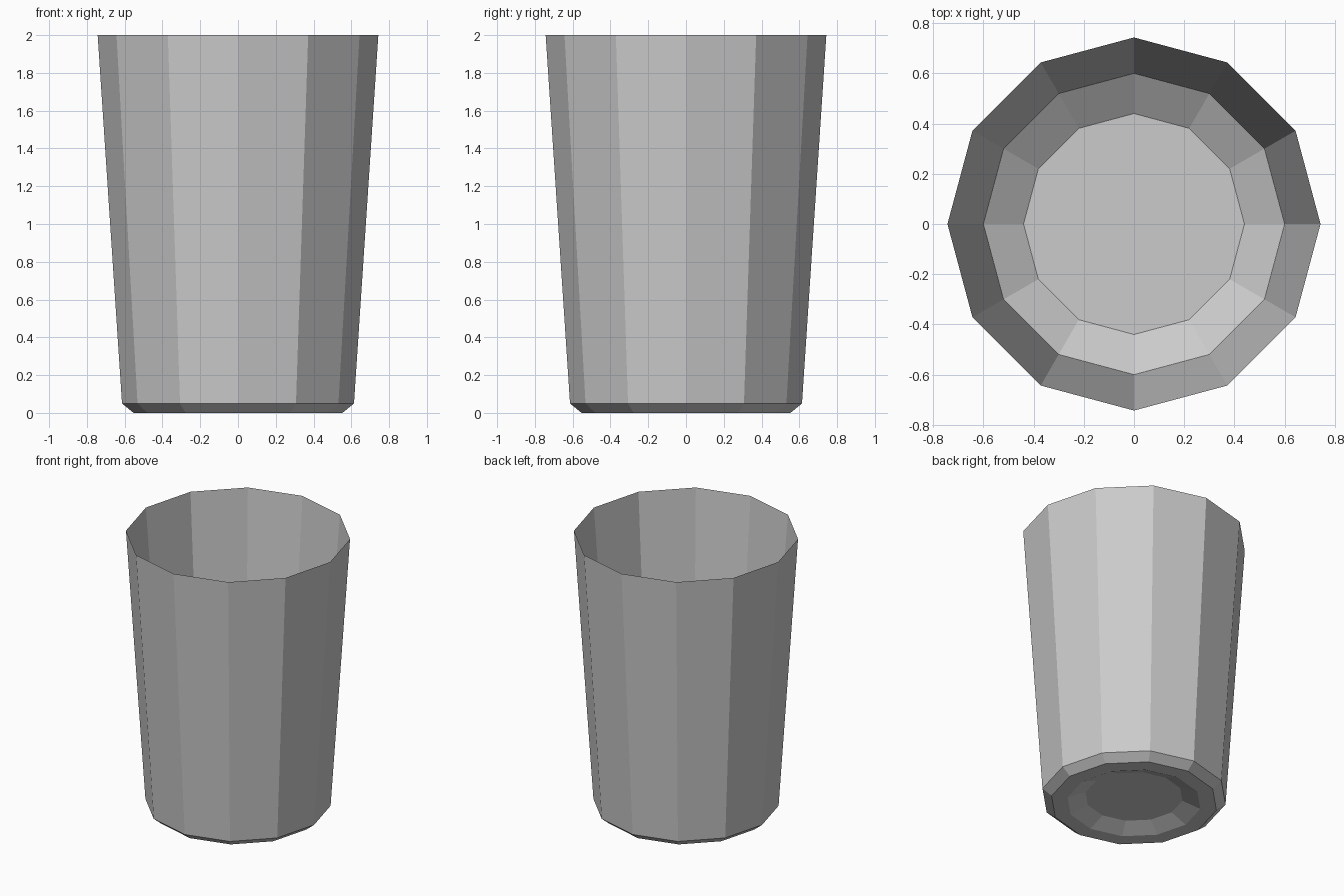
import bpy, bmesh
from math import cos, sin, tau

if "Cube" in bpy.data.objects:
    bpy.data.objects.remove(bpy.data.objects["Cube"])

SIDES = 12

def lathe(name, profile):
    """Spin a (radius, z) profile into a faceted solid, capping both ends."""
    bm = bmesh.new()
    rings = [[bm.verts.new((r * cos(tau * i / SIDES), r * sin(tau * i / SIDES), z))
              for i in range(SIDES)] for r, z in profile]
    for a, b in zip(rings, rings[1:]):
        for i in range(SIDES):
            j = (i + 1) % SIDES
            bm.faces.new((a[i], a[j], b[j], b[i]))
    bm.faces.new(rings[0][::-1])
    bm.faces.new(rings[-1])
    bmesh.ops.recalc_face_normals(bm, faces=bm.faces)
    mesh = bpy.data.meshes.new(name)
    bm.to_mesh(mesh)
    bm.free()
    obj = bpy.data.objects.new(name, mesh)
    bpy.context.collection.objects.link(obj)
    return obj

lathe("tumbler", [
    (0.325, 0.05), (0.445, 0.0),                  # recess under the base
    (0.553, 0.0), (0.614, 0.05),                  # foot and chamfer
    (0.743, 2.0),                                 # outer wall up to the thin rim
    (0.60, 0.20), (0.44, 0.09),                   # inner wall and sloped floor edge
])
